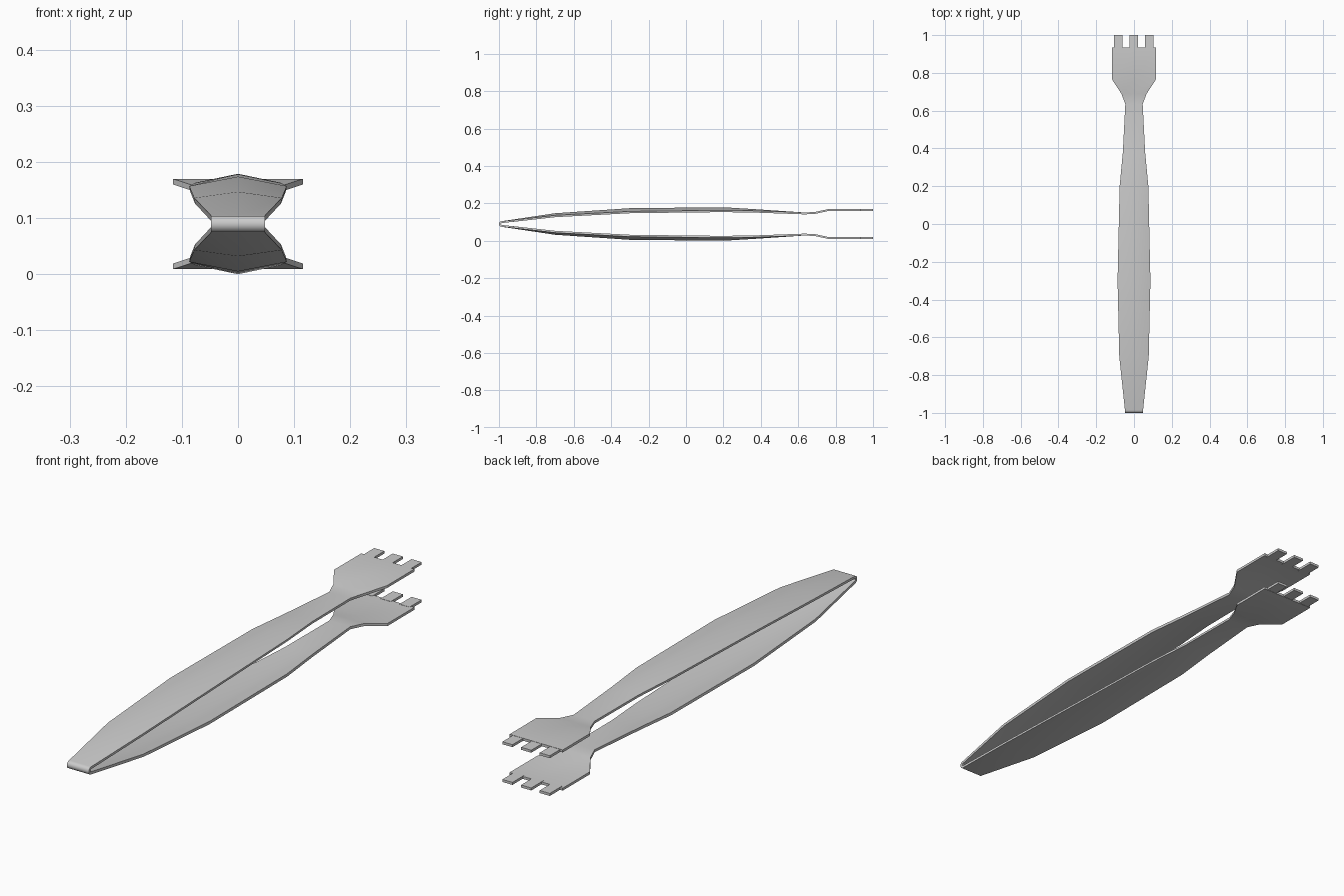
import bpy, bmesh, math

if "Cube" in bpy.data.objects:
    bpy.data.objects.remove(bpy.data.objects["Cube"], do_unlink=True)

MID = 0.0895       # height of the plane between the two arms
THICK = 0.010

steel = bpy.data.materials.new("grey steel")
steel.use_nodes = True
steel.diffuse_color = (0.6, 0.6, 0.6, 1)
steel.node_tree.nodes["Principled BSDF"].inputs["Base Color"].default_value = (0.6, 0.6, 0.6, 1)


def finish(name, bm, thickness=0):
    """Make the object, mirror it to the other arm, thicken and shade it."""
    mesh = bpy.data.meshes.new(name)
    bm.to_mesh(mesh)
    bm.free()
    mesh.materials.append(steel)
    obj = bpy.data.objects.new(name, mesh)
    bpy.context.collection.objects.link(obj)
    obj.location.z = MID
    mirror = obj.modifiers.new("Mirror", 'MIRROR')
    mirror.use_axis = (False, False, True)
    if thickness:
        solid = obj.modifiers.new("Solidify", 'SOLIDIFY')
        solid.thickness = thickness
        solid.offset = -1
        solid.use_even_offset = True
    bpy.ops.object.select_all(action='DESELECT')
    obj.select_set(True)
    bpy.context.view_layer.objects.active = obj
    bpy.ops.object.convert(target='MESH')
    bpy.ops.object.shade_smooth_by_angle(angle=math.radians(30))


# Arm stations: y, half width, ridge height, edge height
stations = []
for i in range(5):     # rounded closed tip
    a = math.radians(90 * i / 4)
    z = MID + 0.015 * math.sin(a)
    stations.append((-0.985 - 0.015 * math.cos(a), 0.048, z, z))
stations += [
    (-0.70, 0.078, 0.147, 0.136),
    (-0.30, 0.087, 0.174, 0.157),
    (0.20, 0.076, 0.179, 0.163),
    (0.38, 0.059, 0.168, 0.160),
    (0.635, 0.046, 0.151, 0.151),
    (0.69, 0.067, 0.154, 0.154),
    (0.765, 0.116, 0.170, 0.170),
    (0.935, 0.116, 0.170, 0.170),
]

# Sprung arms with their flared heads: a ridged ribbon
bm = bmesh.new()
rows = [[bm.verts.new((x, y, z - MID)) for x, z in ((-w, edge), (0, ridge), (w, edge))]
        for y, w, ridge, edge in stations]
for a, b in zip(rows, rows[1:]):
    for i in range(2):
        bm.faces.new((a[i], a[i + 1], b[i + 1], b[i]))
finish("tong_arms", bm, THICK)

# Three short prongs at the end of each head
bm = bmesh.new()
for x in (-0.083, -0.002, 0.080):
    box = bmesh.ops.create_cube(bm, size=1)["verts"]
    bmesh.ops.scale(bm, vec=(0.044, 0.075, 0.010), verts=box)
    bmesh.ops.translate(bm, vec=(x, 0.9625, 0.164 - MID), verts=box)
finish("prongs", bm)
